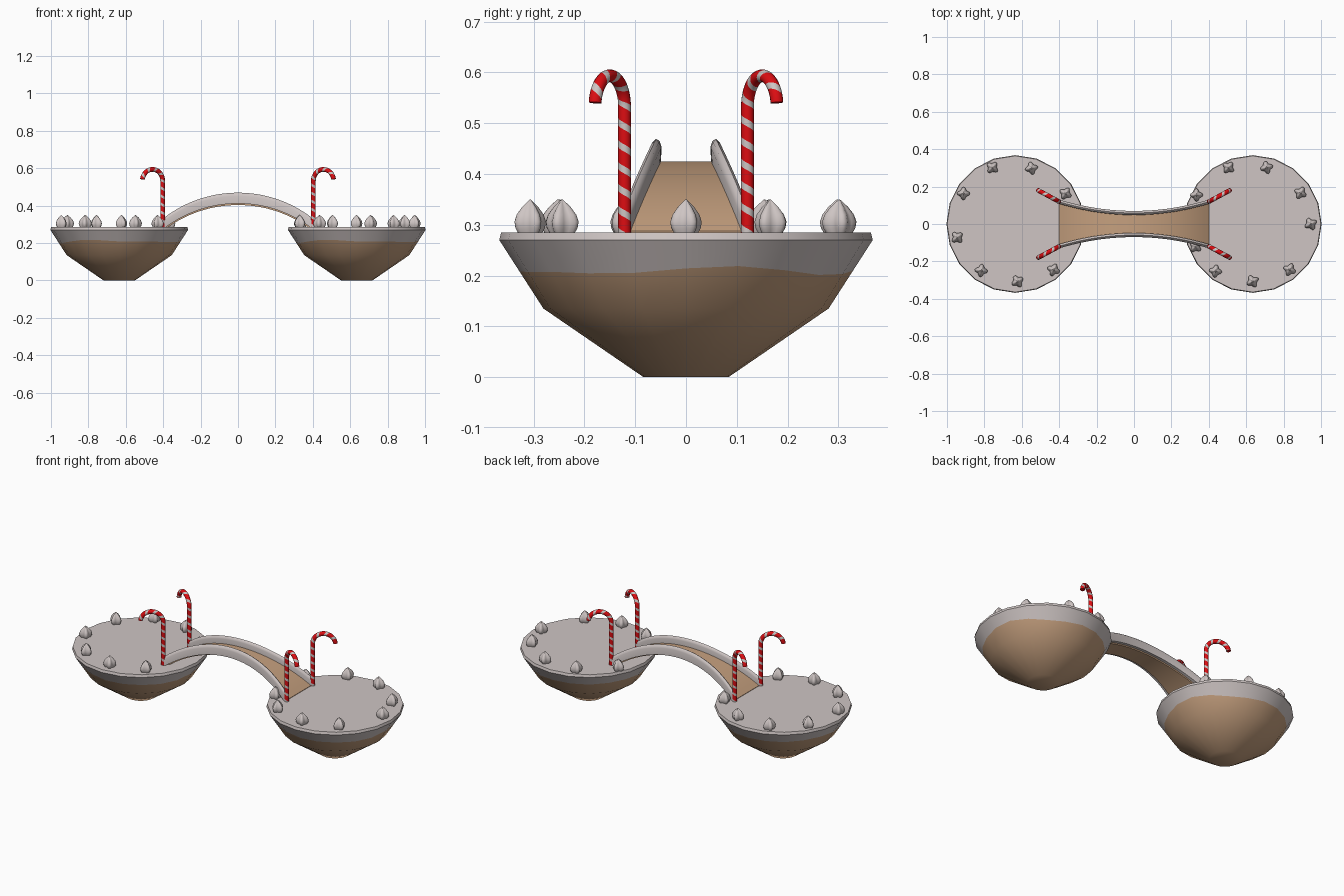
import bpy, bmesh, math
from mathutils import Vector

if "Cube" in bpy.data.objects:
    bpy.data.objects.remove(bpy.data.objects["Cube"])


def material(name, rgb):
    m = bpy.data.materials.new(name)
    m.diffuse_color = (*rgb, 1)
    m.use_nodes = True
    m.node_tree.nodes["Principled BSDF"].inputs["Base Color"].default_value = m.diffuse_color
    return m


ICING = material("icing", (0.62, 0.56, 0.55))
BISCUIT = material("biscuit", (0.56, 0.35, 0.21))
RED = material("candy_red", (0.72, 0.004, 0.006))
TOP = 0.285


def finish(name, bm, mats, angle=35):
    bmesh.ops.remove_doubles(bm, verts=bm.verts, dist=1e-5)
    bmesh.ops.recalc_face_normals(bm, faces=bm.faces)
    me = bpy.data.meshes.new(name)
    bm.to_mesh(me)
    bm.free()
    for m in mats:
        me.materials.append(m)
    for p in me.polygons:
        p.use_smooth = True
    me.set_sharp_from_angle(angle=math.radians(angle))
    ob = bpy.data.objects.new(name, me)
    bpy.context.collection.objects.link(ob)
    return ob


def skin(bm, rings, mat=lambda i: 0):
    """Join closed rings of points and cap both ends."""
    vs = [[bm.verts.new(p) for p in r] for r in rings]
    n = len(vs[0])
    for i in range(len(vs) - 1):
        for j in range(n):
            k = (j + 1) % n
            f = bm.faces.new((vs[i][j], vs[i][k], vs[i + 1][k], vs[i + 1][j]))
            f.material_index = mat(i)
    bm.faces.new(vs[0]).material_index = mat(0)
    bm.faces.new(vs[-1]).material_index = mat(len(vs) - 2)


# Floating islands: biscuit cone with a wavy icing edge
def island(name, cx, turn):
    n = 20
    rings = []
    for k in range(5):
        ring = []
        for j in range(n):
            a = 2 * math.pi * j / n + turn
            z = [0, 0.135, 0.209 + 0.006 * math.sin(3 * a + 1) + 0.004 * math.sin(5 * a),
                 0.27, TOP][k]
            r = [0.084, 0.281, 0.281 + 0.087 * (z - 0.135) / 0.135, 0.368, 0.364][k]
            ring.append((cx + r * math.cos(a), r * math.sin(a), z))
        rings.append(ring)
    bm = bmesh.new()
    skin(bm, rings, lambda i: 1 if i >= 2 else 0)
    finish(name, bm, [BISCUIT, ICING])


island("left_island", -0.635, math.pi)
island("right_island", 0.635, 0)


# Piped cream dollops with four lobes
def dollop(name, x, y, turn):
    n = 24
    prof = [(0.027, 0), (0.033, 0.010), (0.035, 0.022), (0.030, 0.036),
            (0.018, 0.051), (0.008, 0.060), (0.001, 0.066)]
    rings = []
    for r, z in prof:
        ring = []
        for j in range(n):
            a = 2 * math.pi * j / n
            q = r * (0.82 + 0.18 * math.cos(4 * a))
            ring.append((x + q * math.cos(a + turn), y + q * math.sin(a + turn), TOP - 0.001 + z))
        rings.append(ring)
    bm = bmesh.new()
    skin(bm, rings)
    finish(name, bm, [ICING], 60)


spots = [(-0.912, 0.163), (-0.757, 0.302), (-0.548, 0.298), (-0.366, 0.163),
         (-0.43, -0.245), (-0.623, -0.307), (-0.817, -0.249), (-0.945, -0.072),
         (0.505, 0.302), (0.709, 0.302), (0.89, 0.166), (0.945, 0), (0.832, -0.244),
         (0.634, -0.307), (0.436, -0.252), (0.329, -0.12), (0.334, 0.155)]
for i, (x, y) in enumerate(spots):
    cx = math.copysign(0.635, x)
    dollop("cream_dollop_%d" % (i + 1), x, y, math.atan2(y, x - cx) + 0.5)


# Arched bridge, narrow in the middle
ARC = 0.65
XS = [-0.4 + 0.8 * i / 32 for i in range(33)]


def drop(x):
    return ARC - math.sqrt(ARC * ARC - x * x)


def half_width(x):
    return 0.052 + 0.06 * (x / 0.4) ** 2


rings = []
for x in XS:
    w, z = half_width(x), 0.425 - drop(x)
    rings.append([(x, -w, z - 0.022), (x, w, z - 0.022), (x, w, z), (x, -w, z)])
bm = bmesh.new()
skin(bm, rings)
finish("bridge_deck", bm, [BISCUIT])

# Rounded icing rails along both deck edges
section = [(0, -0.014), (0.02, -0.014), (0.02, 0.026), (0.016, 0.038),
           (0.009, 0.044), (0.002, 0.040), (-0.002, 0.028)]
for side, s in (("front", -1), ("back", 1)):
    rings = [[(x, s * (half_width(x) - 0.002 + a), 0.425 - drop(x) + b) for a, b in section]
             for x in XS]
    bm = bmesh.new()
    skin(bm, rings)
    finish(side + "_rail", bm, [ICING], 50)


# Candy canes: a tube whose mesh follows the spiral stripes
def cane(name, sx, sy):
    base = Vector((sx * 0.403, sy * 0.121, TOP - 0.01))
    out = Vector((sx * 0.88, sy * 0.475, 0)).normalized()
    up = Vector((0, 0, 1))
    across = out.cross(up)
    straight, hook, rad = 0.257, 0.0615, 0.0127
    length = straight + hook * math.radians(172)
    n, pitch, per = 14, 0.043, 9
    d = pitch / per

    def point(s, a):
        s = min(max(s, 0), length)
        if s <= straight:
            c, nrm = base + up * s, out
        else:
            t = (s - straight) / hook
            nrm = out * math.cos(t) - up * math.sin(t)
            c = base + up * straight + out * hook - nrm * hook
        return c + (nrm * math.cos(a) + across * math.sin(a)) * rad

    bm = bmesh.new()
    rows = int(length / d) + 2
    grid = [[bm.verts.new(point((i + per * j / n) * d, 2 * math.pi * j / n))
             for j in range(n + 1)] for i in range(-per, rows)]
    for i in range(len(grid) - 1):
        for j in range(n):
            q = (grid[i][j], grid[i][j + 1], grid[i + 1][j + 1], grid[i + 1][j])
            if (q[0].co - q[3].co).length < 1e-6 and (q[1].co - q[2].co).length < 1e-6:
                continue
            bm.faces.new(q).material_index = 1 if i % per < 3 else 0
    for s in (0, length):
        bm.faces.new([bm.verts.new(point(s, 2 * math.pi * j / n)) for j in range(n)])
    loose = [v for v in bm.verts if not v.link_faces]
    bmesh.ops.delete(bm, geom=loose, context='VERTS')
    finish(name, bm, [RED, ICING], 60)


for sx, a in ((-1, "left"), (1, "right")):
    for sy, b in ((-1, "front"), (1, "back")):
        cane("%s_%s_candy_cane" % (b, a), sx, sy)
